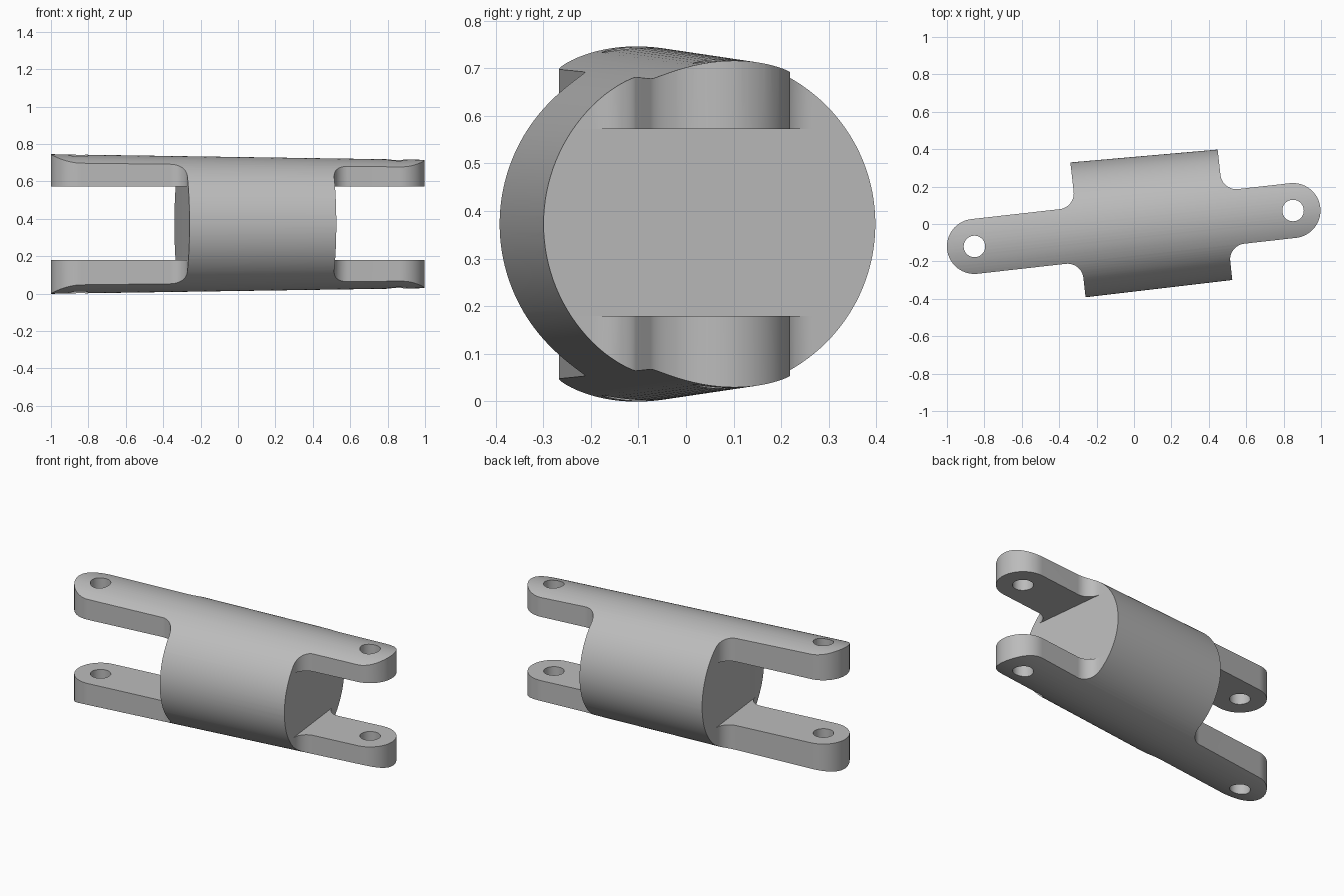
import bpy, bmesh
from math import radians, cos, sin, pi
from mathutils import Matrix, Vector

cube = bpy.data.objects.get("Cube")
if cube:
    bpy.data.objects.remove(cube)

ARM_TURN, BODY_TURN = radians(6.43), radians(5.85)
MID_Z = 0.3725
HOLE_U, HOLE_R, ARM_HALF = 0.857, 0.0575, 0.147
BACK_END, FRONT_END, FILLET = -0.297, 0.493, 0.085
GAP_LOW, GAP_HIGH = 0.179, 0.572
arm_frame = Matrix.Translation((-0.0015, -0.024, 0)) @ Matrix.Rotation(ARM_TURN, 4, 'Z')
body_frame = Matrix.Translation((0.0935, 0.009, MID_Z)) @ Matrix.Rotation(BODY_TURN, 4, 'Z')

metal = bpy.data.materials.new("plain grey")
metal.use_nodes = True
metal.diffuse_color = (0.5, 0.5, 0.5, 1)
metal.node_tree.nodes["Principled BSDF"].inputs["Base Color"].default_value = (0.5, 0.5, 0.5, 1)


def make(name, bm, frame):
    bm.transform(frame)
    bmesh.ops.recalc_face_normals(bm, faces=bm.faces)
    mesh = bpy.data.meshes.new(name)
    bm.to_mesh(mesh)
    bm.free()
    mesh.materials.append(metal)
    obj = bpy.data.objects.new(name, mesh)
    bpy.context.collection.objects.link(obj)
    return obj


def arc(cx, cy, r, start, end, steps):
    angles = [radians(start + (end - start) * i / steps) for i in range(steps + 1)]
    return [(cx + r * cos(a), cy + r * sin(a)) for a in angles]


def combine(target, tool, operation):
    mod = target.modifiers.new(operation, 'BOOLEAN')
    mod.operation, mod.solver, mod.object = operation, 'EXACT', tool
    bpy.context.view_layer.objects.active = target
    bpy.ops.object.modifier_apply(modifier=mod.name)
    bpy.data.objects.remove(tool)


# Plan outline: rounded arms with fillets into the wide middle
WIDE, OFF = 0.6, ARM_HALF + FILLET
outline = arc(HOLE_U, 0, ARM_HALF, -90, 90, 32)
outline += arc(FRONT_END + FILLET, OFF, FILLET, 270, 180, 14)
outline += [(FRONT_END, WIDE), (BACK_END, WIDE)]
outline += arc(BACK_END - FILLET, OFF, FILLET, 0, -90, 14)
outline += arc(-HOLE_U, 0, ARM_HALF, 90, 270, 32)
outline += arc(BACK_END - FILLET, -OFF, FILLET, 90, 0, 14)
outline += [(BACK_END, -WIDE), (FRONT_END, -WIDE)]
outline += arc(FRONT_END + FILLET, -OFF, FILLET, 180, 90, 14)
bm = bmesh.new()
face = bm.faces.new([bm.verts.new((x, y, -0.2)) for x, y in outline])
grown = bmesh.ops.extrude_face_region(bm, geom=[face])
bmesh.ops.translate(bm, vec=Vector((0, 0, 1.2)),
                    verts=[v for v in grown["geom"] if isinstance(v, bmesh.types.BMVert)])
plan = make("plan_cutter", bm, arm_frame)

# Slightly tapered round body, trimmed to the plan
bm = bmesh.new()
bmesh.ops.create_cone(bm, cap_ends=True, segments=128, radius1=0.3755, radius2=0.338, depth=2.5)
link = make("double_fork_link", bm, body_frame @ Matrix.Rotation(pi / 2, 4, 'Y'))
combine(link, plan, 'INTERSECT')

# Slots between the arms, and the pin holes through them
for side, inner in ((-1, BACK_END), (1, FRONT_END)):
    bm = bmesh.new()
    bmesh.ops.create_cube(bm, size=1)
    size = Matrix.Diagonal((1, 1.6, GAP_HIGH - GAP_LOW, 1))
    place = Matrix.Translation((inner + side * 0.5, 0, (GAP_LOW + GAP_HIGH) / 2))
    combine(link, make("slot_cutter", bm, arm_frame @ place @ size), 'DIFFERENCE')
    bm = bmesh.new()
    bmesh.ops.create_cone(bm, cap_ends=True, segments=48, radius1=HOLE_R, radius2=HOLE_R, depth=2)
    combine(link, make("pin_cutter", bm, arm_frame @ Matrix.Translation((side * HOLE_U, 0, MID_Z))),
            'DIFFERENCE')

# Smooth curves, sharp rims
bpy.ops.object.select_all(action='DESELECT')
link.select_set(True)
bpy.context.view_layer.objects.active = link
bpy.ops.object.shade_smooth_by_angle(angle=radians(25))
